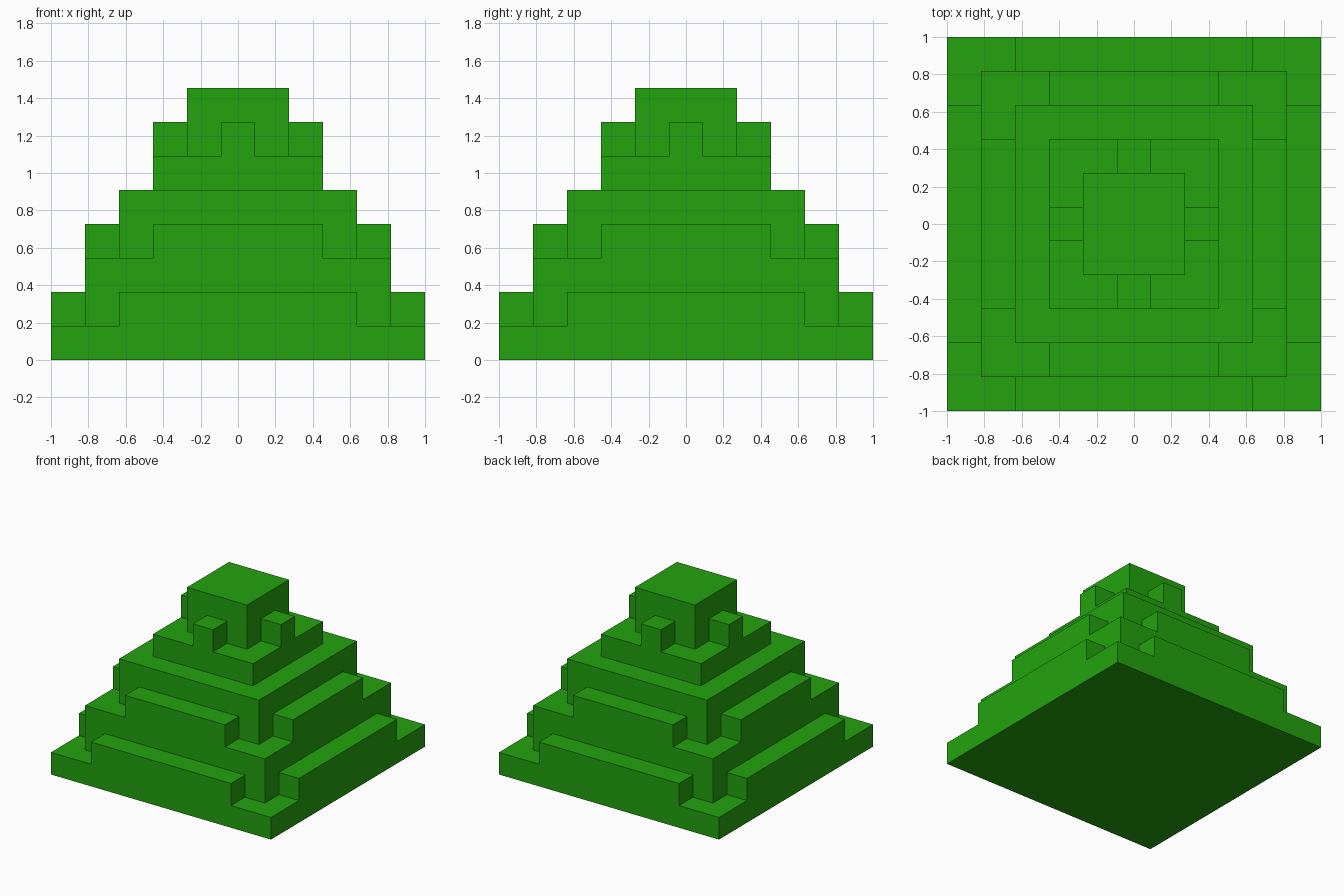
import bpy, bmesh, math
from mathutils import Vector

if "Cube" in bpy.data.objects:
    bpy.data.objects.remove(bpy.data.objects["Cube"])

U = 2 / 11  # building block size: the base is 11 blocks wide

green = bpy.data.materials.new("leaf_green")
green.diffuse_color = (0.0168, 0.366, 0.0044, 1)
green.use_nodes = True
green.node_tree.nodes["Principled BSDF"].inputs["Base Color"].default_value = green.diffuse_color

cells = {}  # block position -> part it belongs to


def fill(part, half_x, half_y, z0, z1):
    """Centred slab of blocks, half extents counted in blocks from the middle one."""
    for x in range(-half_x, half_x + 1):
        for y in range(-half_y, half_y + 1):
            for z in range(z0, z1):
                cells.setdefault((x, y, z), part)


def rim(part, reach, half_width, z):
    """Raised rim on all four sides, leaving the corners open."""
    fill(part, reach, half_width, z, z + 1)
    fill(part, half_width, reach, z, z + 1)


# Tower bodies first, so they keep the core of the layers shared with rims
fill("top_block", 1, 1, 6, 8)
fill("upper_tier", 3, 3, 3, 5)
fill("middle_tier", 4, 4, 1, 3)
fill("crown_tier", 2, 2, 5, 6)
fill("base_tier", 5, 5, 0, 1)
# Rims with notched corners
rim("base_tier", 5, 3, 1)
rim("middle_tier", 4, 2, 3)
rim("crown_tier", 2, 0, 6)

AXES = [Vector((1, 0, 0)), Vector((0, 1, 0)), Vector((0, 0, 1))]


def build(part):
    """Skin the blocks of one part, outer faces only, merged into flat panels."""
    bm = bmesh.new()
    for cell in [c for c, p in cells.items() if p == part]:
        centre = Vector(cell) + Vector((0, 0, 0.5))
        for i in range(3):
            for s in (1, -1):
                n = AXES[i] * s
                if tuple(int(a + b) for a, b in zip(cell, n)) in cells:
                    continue
                a, b = AXES[(i + 1) % 3] / 2, AXES[(i + 2) % 3] / 2 * s
                mid = centre + n / 2
                bm.faces.new([bm.verts.new((mid + p) * U)
                              for p in (-a - b, a - b, a + b, -a + b)])
    bmesh.ops.remove_doubles(bm, verts=bm.verts, dist=1e-4)
    bmesh.ops.dissolve_limit(bm, angle_limit=math.radians(1),
                             verts=bm.verts, edges=bm.edges)
    mesh = bpy.data.meshes.new(part)
    bm.to_mesh(mesh)
    bm.free()
    mesh.materials.append(green)
    bpy.context.collection.objects.link(bpy.data.objects.new(part, mesh))


for part in ("base_tier", "middle_tier", "upper_tier", "crown_tier", "top_block"):
    build(part)
